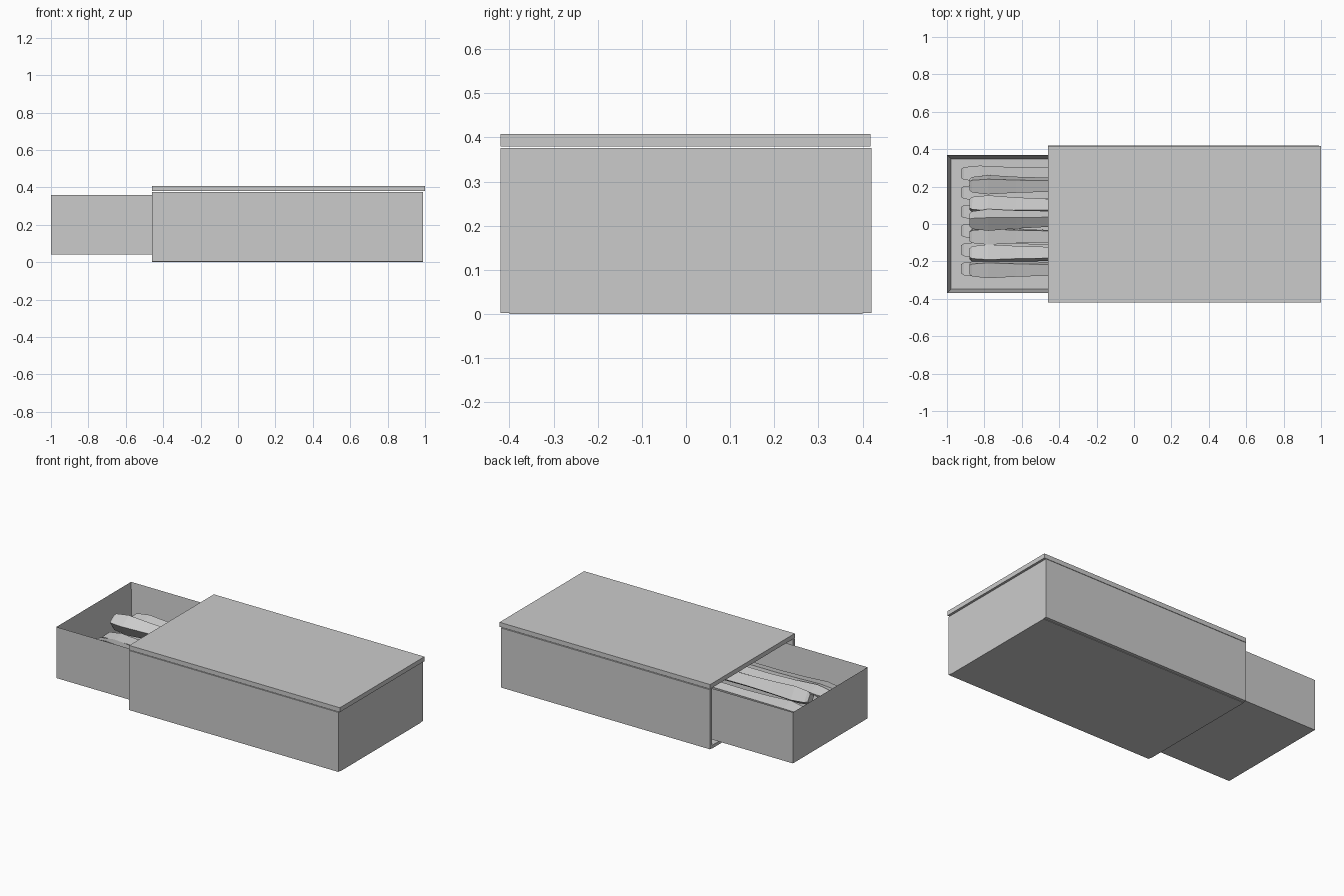
import bpy
import bmesh
from math import radians
from mathutils import Matrix, Vector

cube = bpy.data.objects.get("Cube")
if cube:
    bpy.data.objects.remove(cube, do_unlink=True)

grey = bpy.data.materials.new("plain grey")
grey.use_nodes = True
colour = (0.6, 0.6, 0.6, 1)
grey.diffuse_color = colour
grey.node_tree.nodes["Principled BSDF"].inputs["Base Color"].default_value = colour


def finish(name, bm):
    bmesh.ops.recalc_face_normals(bm, faces=bm.faces)
    mesh = bpy.data.meshes.new(name)
    bm.to_mesh(mesh)
    bm.free()
    mesh.materials.append(grey)
    obj = bpy.data.objects.new(name, mesh)
    bpy.context.collection.objects.link(obj)
    return obj


def panel(name, low, high):
    low, high = Vector(low), Vector(high)
    bm = bmesh.new()
    place = Matrix.Translation((low + high) / 2) @ Matrix.Diagonal((*(high - low), 1))
    bmesh.ops.create_cube(bm, size=1, matrix=place)
    return finish(name, bm)


def tray(name, low, high, wall):
    """Open-topped box with even walls, made by insetting and sinking the top."""
    obj = panel(name, low, high)
    bm = bmesh.new()
    bm.from_mesh(obj.data)
    top = max(bm.faces, key=lambda f: f.calc_center_median().z)
    bmesh.ops.inset_region(bm, faces=[top], thickness=wall, use_even_offset=True)
    for vert in top.verts:
        vert.co.z = low[2] + wall
    bm.to_mesh(obj.data)
    bm.free()


# Match outline: distance from the tip, half width
PROFILE = [(0, 0.024), (0.015, 0.034), (0.10, 0.042),
           (0.25, 0.035), (0.42, 0.031), (1.25, 0.031)]


def match(name, x, y, z, roll, yaw=0):
    bm = bmesh.new()
    rings = [[bm.verts.new((d, sy * r, sz * r))
              for sy, sz in ((-1, -1), (1, -1), (1, 1), (-1, 1))]
             for d, r in PROFILE]
    for a, b in zip(rings, rings[1:]):
        for i in range(4):
            j = (i + 1) % 4
            bm.faces.new((a[i], a[j], b[j], b[i]))
    bm.faces.new(rings[0])
    bm.faces.new(rings[-1])
    obj = finish(name, bm)
    obj.location = (x, y, z)
    obj.rotation_euler = (radians(roll), 0, radians(yaw))


# Sleeve, closed at the far end, with a separate lid panel
LEFT, RIGHT, WALL = -0.46, 0.99, 0.02
panel("sleeve_bottom", (LEFT, -0.40, 0), (RIGHT, 0.40, WALL))
for name, y in (("sleeve_front", -0.42), ("sleeve_back", 0.40)):
    panel(name, (LEFT, y, 0.003), (RIGHT, y + WALL, 0.376))
panel("sleeve_end", (RIGHT - WALL, -0.40, 0.003), (RIGHT, 0.40, 0.376))
panel("sleeve_top", (LEFT, -0.42, 0.38), (1.0, 0.418, 0.408))

# Sliding drawer
tray("drawer", (-1, -0.37, 0.04), (0.46, 0.37, 0.36), 0.022)

# Lower layer of matches, evenly spaced
for i in range(6):
    match(f"lower_match_{i + 1}", -0.925, 0.27 - 0.102 * i, 0.11, 0)

# Upper layer, each one rolled a little differently
UPPER = [(0.21, 0.21, 15, 0), (0.105, 0.21, -12, -1), (0.02, 0.28, 33, 1),
         (-0.065, 0.20, 5, 0), (-0.16, 0.21, -14, 0), (-0.24, 0.21, 12, 0)]
for i, (y, z, roll, yaw) in enumerate(UPPER):
    match(f"upper_match_{i + 1}", -0.88, y, z, roll, yaw)
